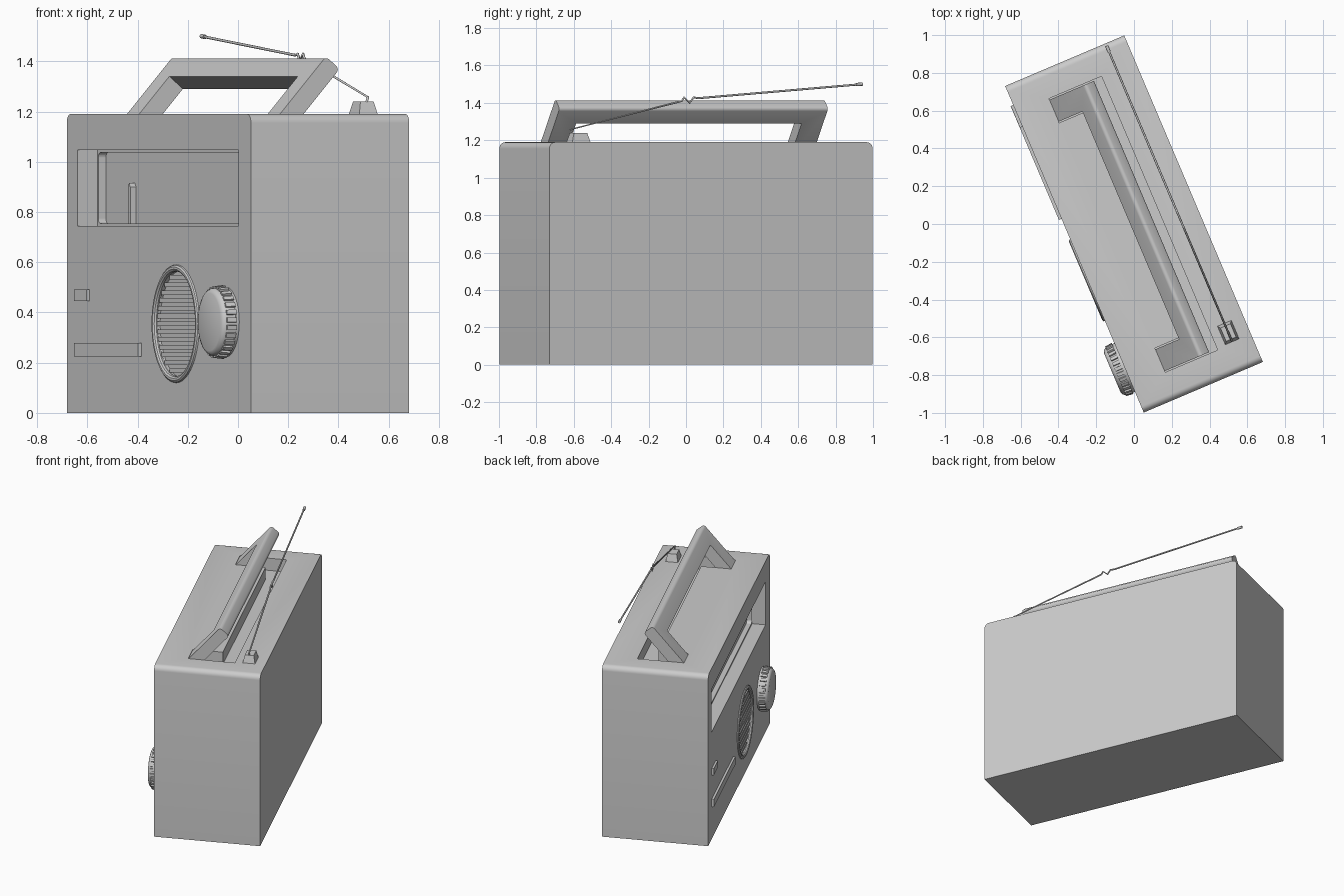
import bpy, bmesh
from math import sin, cos, pi, radians, sqrt
from mathutils import Matrix, Vector

if "Cube" in bpy.data.objects:
    bpy.data.objects.remove(bpy.data.objects["Cube"])

TURN = radians(-67)              # the whole radio stands turned about z
W, D, H = 0.939, 0.3425, 1.19    # half width, half depth, height
FRONT = -D
parts = []


def finish(name, bm, smooth=False):
    bmesh.ops.remove_doubles(bm, verts=bm.verts, dist=1e-5)
    bmesh.ops.recalc_face_normals(bm, faces=bm.faces)
    me = bpy.data.meshes.new(name)
    bm.to_mesh(me)
    bm.free()
    ob = bpy.data.objects.new(name, me)
    bpy.context.collection.objects.link(ob)
    parts.append(ob)
    if smooth:
        bpy.ops.object.select_all(action='DESELECT')
        ob.select_set(True)
        bpy.context.view_layer.objects.active = ob
        bpy.ops.object.shade_smooth_by_angle(angle=radians(35))
    return ob


def prism_bm(pts, axis, a, b, taper=1.0):
    """Extrude a profile along y (points are x,z) or z (points are x,y)."""
    bm = bmesh.new()
    cx = sum(p[0] for p in pts) / len(pts)
    cy = sum(p[1] for p in pts) / len(pts)
    rings = []
    for h, k in ((a, 1.0), (b, taper)):
        row = [(cx + (p - cx) * k, cy + (q - cy) * k) for p, q in pts]
        rings.append([bm.verts.new((p, h, q) if axis == 'y' else (p, q, h)) for p, q in row])
        bm.faces.new(rings[-1])
    n = len(pts)
    for i in range(n):
        j = (i + 1) % n
        bm.faces.new((rings[0][i], rings[0][j], rings[1][j], rings[1][i]))
    return bm


def prism(name, pts, axis, a, b, taper=1.0, smooth=False):
    return finish(name, prism_bm(pts, axis, a, b, taper), smooth)


def rect(x0, x1, y0, y1):
    return [(x0, y0), (x1, y0), (x1, y1), (x0, y1)]


def rounded(x0, x1, y0, y1, r, top_only=False):
    corners = [(x1 - r, y1 - r, 0), (x0 + r, y1 - r, 90)]
    if not top_only:
        corners += [(x0 + r, y0 + r, 180), (x1 - r, y0 + r, 270)]
    pts = [(cx + r * cos(radians(s + 15 * i)), cy + r * sin(radians(s + 15 * i)))
           for cx, cy, s in corners for i in range(7)]
    return pts + ([(x0, y0), (x1, y0)] if top_only else [])


def circle(cx, cz, r, n=48):
    return [(cx + r * cos(2 * pi * i / n), cz + r * sin(2 * pi * i / n)) for i in range(n)]


def u_shape(outer, inner, low, bar, high):
    return [(-outer, low), (-inner, low), (-inner, bar), (inner, bar),
            (inner, low), (outer, low), (outer, high), (-outer, high)]


def lathe(name, cx, cz, profile, closed=False, n=48):
    """Turn (radius, y) points about an axis pointing out of the front."""
    bm = bmesh.new()
    rows = [[bm.verts.new((cx + r * cos(2 * pi * i / n), y, cz + r * sin(2 * pi * i / n)))
             for i in range(n)] for r, y in profile]
    for k in range(len(rows) if closed else len(rows) - 1):
        a, b = rows[k], rows[(k + 1) % len(rows)]
        for i in range(n):
            bm.faces.new((a[i], a[(i + 1) % n], b[(i + 1) % n], b[i]))
    return finish(name, bm, True)


def cut(target, cutter):
    m = target.modifiers.new("cut", 'BOOLEAN')
    m.operation, m.object, m.solver = 'DIFFERENCE', cutter, 'EXACT'
    bpy.context.view_layer.objects.active = target
    bpy.ops.object.modifier_apply(modifier=m.name)
    parts.remove(cutter)
    bpy.data.objects.remove(cutter)


# Case with rounded top ends, handle well, dial window and speaker recess
SX, SZ = 0.178, 0.355
case = prism("case", rounded(-W, W, 0, H, 0.035, True), 'y', -D, D, smooth=True)
cut(case, prism("handle_well", u_shape(0.787, 0.648, -0.155, 0.04, 0.147), 'z', H - 0.085, H + 0.1))
cut(case, prism("dial_window", rect(-0.832, 0.81, 0.745, 1.047), 'y', FRONT - 0.1, FRONT + 0.087))
cut(case, prism("dial_inset", rounded(-0.822, 0.80, 0.755, 1.037, 0.02), 'y', FRONT + 0.05, FRONT + 0.12))
cut(case, prism("speaker_recess", circle(SX, SZ, 0.212), 'y', FRONT - 0.1, FRONT + 0.02))

# Dial needle
prism("dial_needle", [(-0.54, 0.74), (-0.515, 0.74), (-0.515, 0.9), (-0.5275, 0.915), (-0.54, 0.9)],
      'y', FRONT + 0.095, FRONT + 0.125)

# Speaker rim and slats
rim = [(0.222 + 0.014 * cos(t * pi / 5), FRONT + 0.002 + 0.014 * sin(t * pi / 5)) for t in range(10)]
lathe("speaker_rim", SX, SZ, rim, True)
for i in range(-6, 7):
    dz = i * 0.031
    half = sqrt(0.212 ** 2 - (abs(dz) + 0.008) ** 2)
    prism("speaker_slat", rect(SX - half, SX + half, SZ + dz - 0.009, SZ + dz + 0.009),
          'y', FRONT + 0.022, FRONT + 0.006)

# Tuning knob with ridged grip
KX, KZ = 0.68, 0.362
lathe("knob_base", KX, KZ, [(0.14, FRONT + 0.005), (0.14, FRONT - 0.014), (0, FRONT - 0.014)])
grip = []
for i in range(28):
    for off, r in ((0, 0.147), (0.55, 0.147), (0.6, 0.138), (0.95, 0.138)):
        t = 2 * pi * (i + off) / 28
        grip.append((KX + r * cos(t), KZ + r * sin(t)))
prism("knob_grip", grip, 'y', FRONT - 0.012, FRONT - 0.052, 0.97)
lathe("knob_cap", KX, KZ, [(0.136, FRONT - 0.045), (0.134, FRONT - 0.056), (0.127, FRONT - 0.066),
                           (0.115, FRONT - 0.071), (0, FRONT - 0.071)])

# Small button and long switch bar
prism("button", rect(-0.83, -0.705, 0.445, 0.492), 'y', FRONT + 0.01, FRONT - 0.014)
prism("switch_bar", rect(-0.83, -0.175, 0.225, 0.278), 'y', FRONT + 0.01, FRONT - 0.015)

# Tilted carrying handle with a softened grip edge
bm = prism_bm(u_shape(0.78, 0.655, -0.03, 0.2, 0.305), 'z', -0.077, 0)
grip_edges = [e for e in bm.edges if all(v.co.y > 0.3 for v in e.verts) and e.calc_length() > 1]
bmesh.ops.bevel(bm, geom=grip_edges, offset=0.018, segments=4, profile=0.5, affect='EDGES')
bm.transform(Matrix.Translation((0, -0.15, H)) @ Matrix.Rotation(radians(49), 4, 'X'))
finish("handle", bm, True)

# Antenna mount and bent rod
AV = 0.235
prism("antenna_mount", rect(0.668, 0.78, AV - 0.042, AV + 0.042), 'z', H - 0.01, H + 0.05, 0.68)


def rod(name, pts, r):
    cu = bpy.data.curves.new(name, 'CURVE')
    cu.dimensions = '3D'
    cu.bevel_depth, cu.bevel_resolution, cu.use_fill_caps = r, 2, True
    sp = cu.splines.new('POLY')
    sp.points.add(len(pts) - 1)
    for p, (x, z) in zip(sp.points, pts):
        p.co = (x, AV, z, 1)
    ob = bpy.data.objects.new(name, cu)
    bpy.context.collection.objects.link(ob)
    parts.append(ob)


rod("antenna_rod", [(0.75, 1.225), (0.77, 1.258), (0.125, 1.41), (0.11, 1.43), (0.078, 1.40),
                    (0.055, 1.43), (0.03, 1.425), (-0.92, 1.5)], 0.0055)
rod("antenna_tip", [(-0.89, 1.498), (-0.925, 1.5005)], 0.009)

# Turn everything to its standing angle
for ob in parts:
    ob.rotation_euler = (0, 0, TURN)
